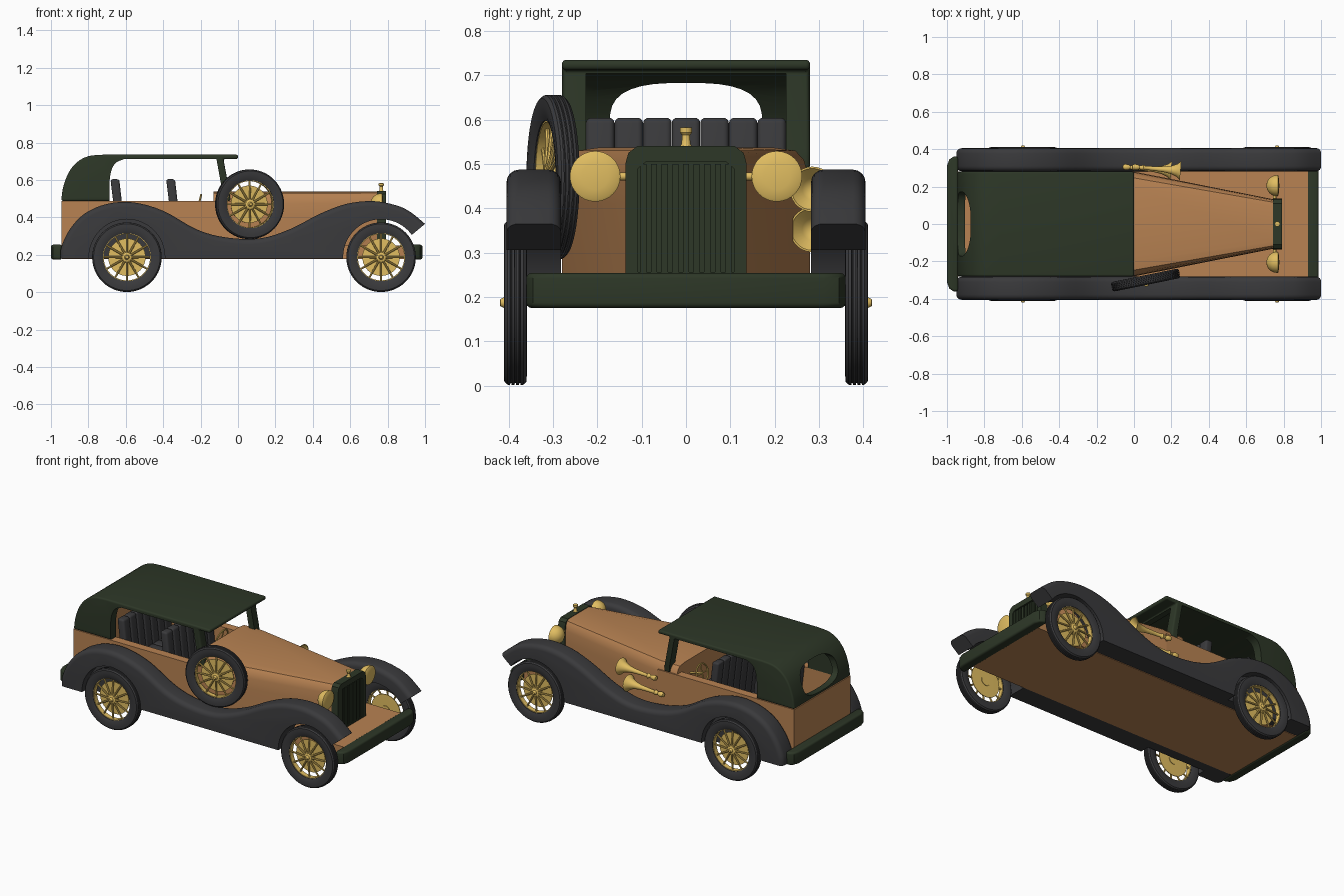
import bpy, bmesh
from math import sin, cos, pi, radians
from mathutils import Vector

if "Cube" in bpy.data.objects:
    bpy.data.objects.remove(bpy.data.objects["Cube"])


def material(name, rgb):
    m = bpy.data.materials.new(name)
    m.diffuse_color = (*rgb, 1)
    m.use_nodes = True
    m.node_tree.nodes["Principled BSDF"].inputs["Base Color"].default_value = m.diffuse_color
    return m


TAN = material("tan_paint", (0.48, 0.225, 0.085))
GREEN = material("green_paint", (0.026, 0.038, 0.02))
GOLD = material("brass", (0.75, 0.51, 0.12))
DARK = material("dark_rubber", (0.042, 0.042, 0.045))


def finish(name, bm, mat):
    bmesh.ops.remove_doubles(bm, verts=bm.verts, dist=1e-5)
    bmesh.ops.recalc_face_normals(bm, faces=bm.faces)
    me = bpy.data.meshes.new(name)
    bm.to_mesh(me)
    bm.free()
    me.materials.append(mat)
    ob = bpy.data.objects.new(name, me)
    bpy.context.collection.objects.link(ob)
    return ob


def prism(name, pts, axis, lo, hi, mat, bevel=0, pick=None):
    """Extrude a 2D outline along an axis; optionally bevel its sharp edges."""
    place = {'x': lambda a, b, t: (t, a, b), 'y': lambda a, b, t: (a, t, b),
             'z': lambda a, b, t: (a, b, t)}[axis]
    bm = bmesh.new()
    A, B = [[bm.verts.new(place(a, b, t)) for a, b in pts] for t in (lo, hi)]
    n = len(pts)
    bm.faces.new(A)
    bm.faces.new(B[::-1])
    for i in range(n):
        j = (i + 1) % n
        bm.faces.new((A[j], A[i], B[i], B[j]))
    bmesh.ops.recalc_face_normals(bm, faces=bm.faces)
    if bevel:
        if pick:
            edges = [bm.edges.get((R[i], R[i + 1])) for R in (A, B) for i in range(pick)]
        else:
            edges = [e for e in bm.edges if e.calc_face_angle(0) > radians(40)]
        bmesh.ops.bevel(bm, geom=edges, offset=bevel, segments=4, profile=0.5, affect='EDGES')
    return finish(name, bm, mat)


def box(name, x, y, z, mat, bevel=0):
    return prism(name, [(x[0], y[0]), (x[1], y[0]), (x[1], y[1]), (x[0], y[1])],
                 'z', z[0], z[1], mat, bevel)


def lathe(name, prof, loc, axis, mat, n=32, closed=False):
    """Revolve (radius, distance along axis) points."""
    bm = bmesh.new()
    q = Vector(axis).to_track_quat('Z', 'Y')
    rings = [[bm.verts.new(Vector(loc) + q @ Vector((r * cos(2 * pi * k / n), r * sin(2 * pi * k / n), t)))
              for k in range(n)] for r, t in prof]
    for i in range(len(prof) - (0 if closed else 1)):
        P, Q = rings[i], rings[(i + 1) % len(prof)]
        for k in range(n):
            bm.faces.new((P[k], P[(k + 1) % n], Q[(k + 1) % n], Q[k]))
    bmesh.ops.dissolve_degenerate(bm, edges=bm.edges, dist=1e-6)
    return finish(name, bm, mat)


def rod(name, p, q, r, mat, n=12, r2=None):
    d = Vector(q) - Vector(p)
    return lathe(name, [(0, 0), (r, 0), (r2 or r, d.length), (0, d.length)], p, d, mat, n)


def join(name, obs):
    bpy.ops.object.select_all(action='DESELECT')
    for o in obs:
        o.select_set(True)
    bpy.context.view_layer.objects.active = obs[0]
    bpy.ops.object.join()
    obs[0].name = name
    return obs[0]


def cut(ob, *cutters):
    for c in cutters:
        m = ob.modifiers.new("cut", 'BOOLEAN')
        m.object, m.solver = c, 'EXACT'
        bpy.context.view_layer.objects.active = ob
        bpy.ops.object.modifier_apply(modifier=m.name)
        bpy.data.objects.remove(c)


def mirror(ob, name):
    bm = bmesh.new()
    bm.from_mesh(ob.data)
    bmesh.ops.scale(bm, vec=(1, -1, 1), verts=bm.verts)
    return finish(name, bm, ob.data.materials[0])


def spline(p, n=5):
    out = []
    for i in range(len(p) - 1):
        a, b, c, d = (Vector(p[max(0, min(len(p) - 1, i + k))]) for k in (-1, 0, 1, 2))
        for t in (k / n for k in range(n)):
            out.append(tuple(0.5 * (2 * b + (c - a) * t + (2 * a - 5 * b + 4 * c - d) * t * t
                                    + (3 * b - a - 3 * c + d) * t ** 3)))
    return out + [p[-1]]


def arc(cx, cz, r, a0, a1, n):
    return [(cx + r * cos(radians(a0 + (a1 - a0) * i / n)), cz + r * sin(radians(a0 + (a1 - a0) * i / n)))
            for i in range(n + 1)]


RX, FX, WZ = -0.594, 0.765, 0.187

# Floor and open tub
box("floor", (-0.94, 0.935), (-0.28, 0.28), (0.178, 0.25), TAN)
tub = box("body_tub", (-0.945, 0), (-0.28, 0.28), (0.18, 0.488), TAN)
cut(tub, box("tub_cutter", (-0.905, -0.1), (-0.228, 0.228), (0.255, 0.6), TAN))

# Tapered bonnet lofted through three sections
half = [(1, 0.22), (1, 0.41), (0.985, 0.475), (0.95, 0.51), (0.88, 0.53), (0.7, 0.537)]
bm = bmesh.new()
secs = [[bm.verts.new((x, s * w, z)) for s, w, z in
         [(1, a * hw, z) for a, z in half] + [(-1, a * hw, z) for a, z in half[::-1]]]
        for x, hw in ((-0.13, 0.28), (0, 0.28), (0.755, 0.13))]
for P, Q in zip(secs, secs[1:]):
    for k in range(12):
        bm.faces.new((P[k], P[(k + 1) % 12], Q[(k + 1) % 12], Q[k]))
bm.faces.new(secs[0])
bm.faces.new(secs[-1])
finish("bonnet", bm, TAN)

# Roof shell with side openings, windscreen and rear window
back = spline([(-0.945, 0.488), (-0.935, 0.56), (-0.905, 0.64), (-0.86, 0.695), (-0.8, 0.727), (-0.72, 0.735)], 4)
roof = prism("roof", back + [(0, 0.735), (0, 0.712), (-0.078, 0.712), (-0.045, 0.535), (-0.04, 0.488)],
             'y', -0.28, 0.28, GREEN, 0.01)
inner = spline([(-0.905, 0.4), (-0.9, 0.54), (-0.86, 0.63), (-0.8, 0.69), (-0.7, 0.71)], 4)
opening = spline([(-0.685, 0.4), (-0.688, 0.55), (-0.68, 0.64), (-0.655, 0.69), (-0.61, 0.711)], 4)
rear = [(0.172 * abs(cos(a)) ** 0.7 * (1 if cos(a) > 0 else -1),
         0.593 + 0.09 * abs(sin(a)) ** 0.7 * (1 if sin(a) > 0 else -1))
        for a in (2 * pi * (k + 0.5) / 32 for k in range(32))]
cut(roof, prism("cabin_cutter", inner + [(0.1, 0.702), (0.1, 0.4)], 'y', -0.226, 0.226, GREEN),
    prism("side_cutter", opening + [(-0.115, 0.711), (-0.083, 0.535), (-0.075, 0.4)], 'y', -0.4, 0.4, GREEN),
    prism("rear_cutter", rear, 'x', -1.1, -0.72, GREEN))

# Sweeping mudguards with wheel arches
top = spline([(-0.95, 0.18), (-0.945, 0.24), (-0.9, 0.335), (-0.82, 0.42), (-0.7, 0.472), (-0.56, 0.48),
              (-0.4, 0.435), (-0.22, 0.335), (-0.06, 0.292), (0.12, 0.288), (0.28, 0.338), (0.44, 0.42),
              (0.58, 0.472), (0.72, 0.487), (0.84, 0.466), (0.92, 0.43), (1.0, 0.365)], 4)
guard = prism("left_mudguard", top + arc(FX, WZ, 0.203, 36, 182, 28), 'y', 0.282, 0.405, DARK, 0.028, len(top) - 1)
cut(guard, lathe("arch_cutter", [(0, 0), (0.203, 0), (0.203, 0.2), (0, 0.2)], (RX, 0.345, WZ), (0, 1, 0), DARK, 48))
mirror(guard, "right_mudguard")

# Bumpers
for name, s in (("front_bumper", 1), ("rear_bumper", -1)):
    e = 0.986 if s > 0 else 1.0
    prism(name, [(s * (e - 0.06), -0.36), (s * (e - 0.035), -0.36), (s * (e - 0.012), -0.345), (s * e, -0.31),
                 (s * e, 0.31), (s * (e - 0.012), 0.345), (s * (e - 0.035), 0.36), (s * (e - 0.06), 0.36)],
          'z', 0.175, 0.254, GREEN, 0.012)

# Radiator with recessed slats and cap
shell = [(-0.137, 0.25), (0.137, 0.25), (0.137, 0.5), (0.13, 0.525), (0.11, 0.54),
         (-0.11, 0.54), (-0.13, 0.525), (-0.137, 0.5)]
radiator = prism("radiator_shell", shell, 'x', 0.742, 0.79, GREEN)
cut(radiator, prism("grille_cutter", [(-0.108, 0.256), (0.108, 0.256), (0.108, 0.49), (0.09, 0.505),
                                      (-0.09, 0.505), (-0.108, 0.49)], 'x', 0.77, 0.9, GREEN))
join("grille_slats", [box("slat", (0.765, 0.787), (y - 0.007, y + 0.007), (0.255, 0.5), GREEN)
                      for y in (0.024 * k for k in range(-4, 5))])
lathe("radiator_cap", [(0, 0), (0.016, 0), (0.01, 0.008), (0.009, 0.028), (0.014, 0.034),
                       (0.014, 0.045), (0, 0.046)], (0.766, 0, 0.537), (0, 0, 1), GOLD, 20)

# Headlamps
for side, s in (("left", 1), ("right", -1)):
    dome = [(0.056 * sin(a), -0.055 * cos(a)) for a in (pi / 2 * k / 8 for k in range(9))]
    lathe(side + "_headlamp", dome + [(0.057, 0.006), (0.052, 0.009), (0.03, 0.013), (0, 0.014)],
          (0.763, s * 0.205, 0.472), (1, 0, 0), GOLD)
    rod(side + "_headlamp_bracket", (0.752, s * 0.12, 0.472), (0.752, s * 0.17, 0.472), 0.009, GOLD)


# Wheels with tyre, spokes and hub
def wheel(name, loc, out):
    tyre = [(0.128, -0.018), (0.14, -0.023), (0.162, -0.026), (0.178, -0.025), (0.185, -0.018)]
    for c in (-0.01, 0, 0.01):
        tyre += [(0.186, c - 0.002), (0.181, c - 0.001), (0.181, c + 0.001), (0.186, c + 0.002)]
    tyre += [(0.185, 0.018), (0.178, 0.025), (0.162, 0.026), (0.14, 0.023), (0.128, 0.018)]
    lathe(name + "_tyre", tyre, loc, out, DARK, 56, True)
    o = Vector(out).normalized()
    u = o.cross(Vector((0, 0, 1)))
    c = Vector(loc)
    parts = [lathe("rim", [(0.124, -0.015), (0.13, -0.015), (0.13, 0.015), (0.124, 0.015)], loc, out, GOLD, 48, True),
             lathe("disc", [(0, -0.017), (0.1, -0.015), (0.1, -0.011), (0, -0.011)], loc, out, GOLD, 40),
             lathe("hub", [(0, 0.035), (0.008, 0.034), (0.012, 0.026), (0.013, 0.02), (0.026, 0.016),
                           (0.03, 0.008), (0.03, -0.02), (0, -0.02)], loc, out, GOLD, 24)]
    for k in range(12):
        d = u * cos(k * pi / 6) + Vector((0, 0, 1)) * sin(k * pi / 6)
        parts.append(rod("spoke", c + d * 0.02 + o * 0.012, c + d * 0.127, 0.006, GOLD, 8, 0.005))
    join(name + "_spokes", parts)


for side, s in (("left", 1), ("right", -1)):
    for end, x in (("front", FX), ("rear", RX)):
        wheel(f"{end}_{side}_wheel", (x, s * 0.385, WZ), (0, s, 0))
wheel("spare_wheel", (0.062, -0.3, 0.47), (0.2, -0.98, 0))

# Channelled seats
for name, x in (("rear_seat", -0.66), ("front_seat", -0.362)):
    parts = []
    for k in range(-3, 4):
        y = (k * 0.0645 - 0.032, k * 0.0645 + 0.032)
        parts.append(prism("back", [(x + 0.02, 0.26), (x + 0.065, 0.26), (x + 0.025, 0.604), (x - 0.022, 0.604)],
                           'y', *y, DARK, 0.012))
        parts.append(box("cushion", (x + 0.04, x + 0.2), y, (0.25, 0.37), DARK, 0.012))
    join(name, parts)

# Steering wheel and column
hub, ax = Vector((-0.21, 0.14, 0.468)), Vector((-0.97, 0, 0.24)).normalized()
up = Vector((0.24, 0, 0.97))
ring = [(0.055 + 0.005 * cos(a), 0.005 * sin(a)) for a in (2 * pi * k / 8 for k in range(8))]
join("steering_wheel", [lathe("ring", ring, hub, ax, GOLD, 32, True), rod("column", hub - ax * 0.1, hub, 0.006, GOLD)]
     + [rod("arm", hub, hub + (up * cos(a) + Vector((0, 1, 0)) * sin(a)) * 0.054, 0.004, GOLD, 8)
        for a in (0, pi / 2, pi, 3 * pi / 2)])

# Twin horns
for name, x0, z in (("upper_horn", 0.0, 0.443), ("lower_horn", -0.05, 0.352)):
    lathe(name, [(0, -0.012), (0.012, -0.008), (0.016, 0.004), (0.014, 0.02), (0.009, 0.03), (0.011, 0.04), (0.016, 0.05),
                 (0.01, 0.06), (0.012, 0.11), (0.015, 0.16), (0.022, 0.2), (0.034, 0.23), (0.051, 0.25),
                 (0.047, 0.25), (0.025, 0.225), (0, 0.2)], (x0, 0.305, z), (1, -0.08, 0), GOLD, 28)

# Smooth shading with sharp creases
bpy.ops.object.select_all(action='SELECT')
bpy.ops.object.shade_smooth_by_angle(angle=radians(35))
